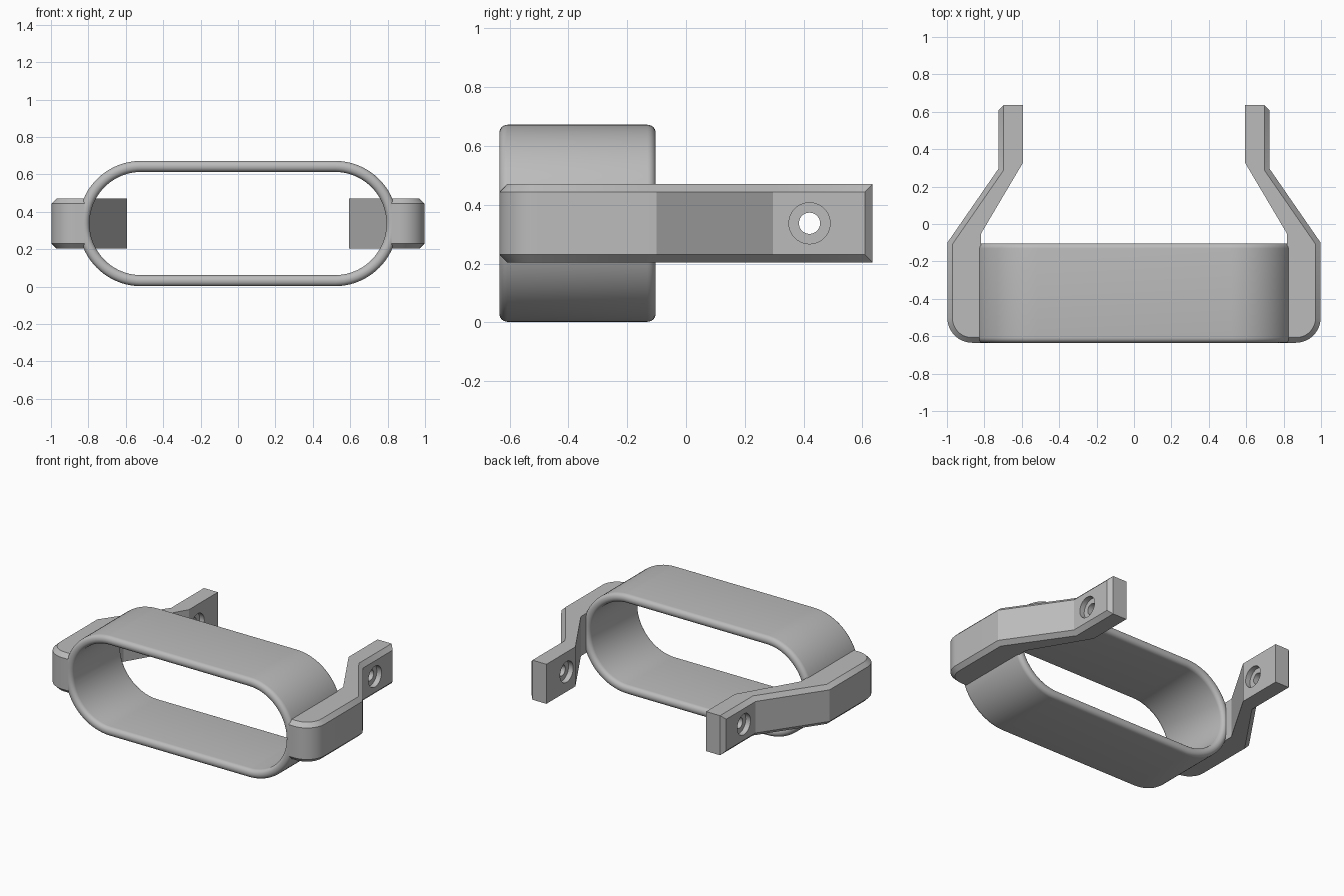
import bpy, bmesh, math
from mathutils import Matrix, Vector

cube = bpy.data.objects.get("Cube")
if cube:
    bpy.data.objects.remove(cube, do_unlink=True)

GREY = (0.5, 0.5, 0.5, 1)
grey = bpy.data.materials.new("plain grey")
grey.use_nodes = True
grey.diffuse_color = GREY
grey.node_tree.nodes["Principled BSDF"].inputs["Base Color"].default_value = GREY

MID_Z = 0.337          # height of the ring and arm centre line
FRONT, RING_BACK = -0.635, -0.103


def add_object(name, bm):
    bmesh.ops.recalc_face_normals(bm, faces=bm.faces)
    mesh = bpy.data.meshes.new(name)
    bm.to_mesh(mesh)
    bm.free()
    mesh.materials.append(grey)
    obj = bpy.data.objects.new(name, mesh)
    bpy.context.collection.objects.link(obj)
    return obj


def activate(obj):
    bpy.ops.object.select_all(action="DESELECT")
    obj.select_set(True)
    bpy.context.view_layer.objects.active = obj


def arc(cx, cy, radius, start, end, steps):
    angles = [math.radians(start + (end - start) * i / steps) for i in range(steps + 1)]
    return [(cx + radius * math.cos(a), cy + radius * math.sin(a)) for a in angles]


# Stadium-shaped ring: a round-edged wall section swept around two half circles
def make_ring():
    inner, outer, edge, half_flat = 0.276, 0.335, 0.028, 0.518
    section = []
    for r, y, start in ((outer - edge, RING_BACK - edge, 0), (inner + edge, RING_BACK - edge, 90),
                        (inner + edge, FRONT + edge, 180), (outer - edge, FRONT + edge, 270)):
        section += arc(r, y, edge, start, start + 90, 6)
    bm = bmesh.new()
    loops = []
    for side, start in ((1, -90), (-1, 90)):
        for nx, nz in arc(0, 0, 1, start, start + 180, 40):
            loops.append([bm.verts.new((side * half_flat + nx * r, y, MID_Z + nz * r))
                          for r, y in section])
    for i, loop in enumerate(loops):
        following = loops[(i + 1) % len(loops)]
        for j in range(len(loop)):
            k = (j + 1) % len(loop)
            bm.faces.new((loop[j], loop[k], following[k], following[j]))
    ring = add_object("ring", bm)
    activate(ring)
    bpy.ops.object.shade_smooth_by_angle(angle=math.radians(30))


# Cylinder along x used to bore the screw holes
def make_bore(x, radius, length):
    bm = bmesh.new()
    bmesh.ops.create_cone(bm, cap_ends=True, segments=40, radius1=radius, radius2=radius,
                          depth=length, matrix=Matrix.Translation((x, 0.42, MID_Z))
                          @ Matrix.Rotation(math.pi / 2, 4, "Y"))
    bore = add_object("screw_bore", bm)
    bore.hide_render = True
    return bore


# Bent side arm: plan outline extruded upward, outer edges chamfered
def make_arm(name, side):
    low, high, chamfer = 0.204, 0.47, 0.027
    end_in, end_out, back = 0.594, 0.725, 0.635
    outer_path = [(0.822, FRONT)] + arc(0.865, FRONT + 0.133, 0.133, -90, 0, 12)
    outer_path += [(0.998, -0.10), (end_out, 0.295), (end_out, back)]
    inner_path = [(end_in, back), (end_in, 0.327), (0.817, -0.05)]
    outline = outer_path + inner_path

    bm = bmesh.new()
    base = bm.faces.new([bm.verts.new((side * x, y, low)) for x, y in outline])
    extruded = bmesh.ops.extrude_face_region(bm, geom=[base])["geom"]
    bmesh.ops.translate(bm, vec=Vector((0, 0, high - low)),
                        verts=[v for v in extruded if isinstance(v, bmesh.types.BMVert)])
    bmesh.ops.recalc_face_normals(bm, faces=bm.faces)

    def on_outer(vert):
        return any(abs(side * vert.co.x - x) + abs(vert.co.y - y) < 1e-4 for x, y in outer_path)

    def is_rim(edge):
        a, b = edge.verts
        if not (on_outer(a) and on_outer(b)):
            return False
        return abs(a.co.z - b.co.z) < 1e-4 or min(a.co.y, b.co.y) > back - 1e-4

    bmesh.ops.bevel(bm, geom=[e for e in bm.edges if is_rim(e)], offset=chamfer,
                    segments=1, affect="EDGES", clamp_overlap=False)
    arm = add_object(name, bm)

    # Through hole with a shallow counterbore on both faces
    depth = 0.035
    bores = [make_bore(side * 0.66, 0.036, 0.4),
             make_bore(side * end_out, 0.07, depth * 2),
             make_bore(side * end_in, 0.07, depth * 2)]
    activate(arm)
    for bore in bores:
        cut = arm.modifiers.new("hole", "BOOLEAN")
        cut.operation = "DIFFERENCE"
        cut.solver = "EXACT"
        cut.object = bore
        bpy.ops.object.modifier_apply(modifier=cut.name)
        bpy.data.objects.remove(bore, do_unlink=True)
    bpy.ops.object.shade_smooth_by_angle(angle=math.radians(25))


make_ring()
make_arm("left_arm", 1)
make_arm("right_arm", -1)
